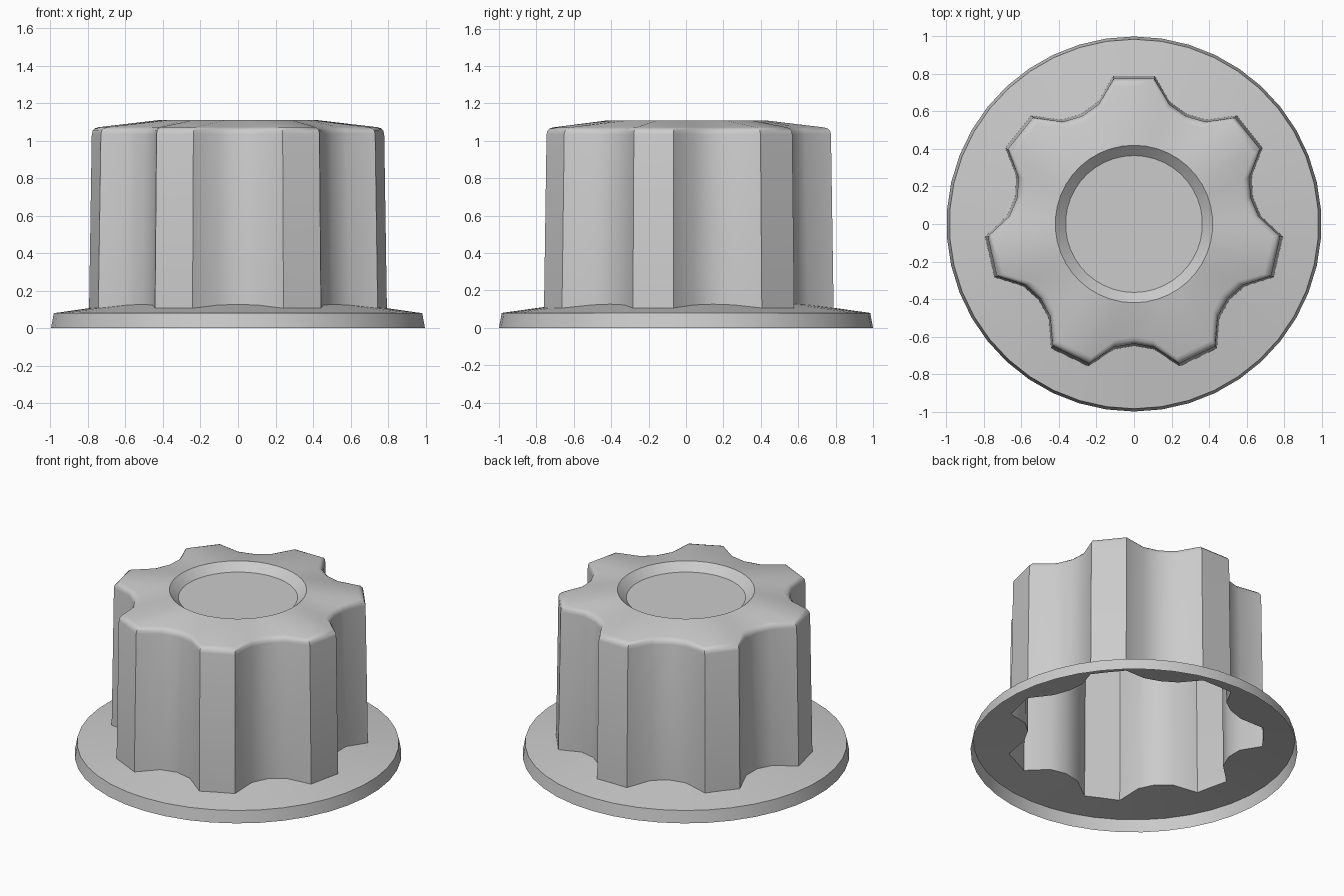
import bpy, bmesh
from math import sin, cos, pi, radians, hypot, atan2

if "Cube" in bpy.data.objects:
    bpy.data.objects.remove(bpy.data.objects["Cube"])

LOBES, N = 7, 42
STEP = 2 * pi / LOBES
R_LOBE, HALF = 0.797, radians(8)      # lobe corner radius and half angle
R_VALLEY = 0.65

# One scallop period (angle from lobe centre, radius): flat lobe, then hollow arc
half_w = R_LOBE * sin(STEP / 2 - HALF)
rise = R_LOBE * cos(STEP / 2 - HALF) - R_VALLEY
R_arc = (half_w ** 2 + rise ** 2) / (2 * rise)
period = [(0, R_LOBE * cos(HALF)), (HALF, R_LOBE)]
for k in (-0.45, 0, 0.45):
    w = half_w * k
    y = R_VALLEY + R_arc - (R_arc ** 2 - w ** 2) ** 0.5
    period.append((STEP / 2 + atan2(w, y), hypot(w, y)))
period.append((STEP - HALF, R_LOBE))
outline = [(pi / 2 + i * STEP + a, r) for i in range(LOBES) for a, r in period]

bm = bmesh.new()


def circle(r, z):
    return [bm.verts.new((r * cos(pi / 2 + 2 * pi * i / N),
                          r * sin(pi / 2 + 2 * pi * i / N), z)) for i in range(N)]


def scallop(scale, inset, z):
    ring = []
    for a, r in outline:
        q = r * scale - inset
        ring.append(bm.verts.new((q * cos(a), q * sin(a), z(q) if callable(z) else z)))
    return ring


rings = [
    # flange: rim and gently coned top
    circle(1.0, 0), circle(0.985, 0.08),
    scallop(1.0, 0, lambda r: 0.08 + 0.14 * (0.985 - r)),
    # fluted grip wall with slight draft and rounded top edge
    scallop(0.982, 0, 1.035), scallop(0.982, 0.005, 1.053),
    scallop(0.982, 0.018, 1.066), scallop(0.982, 0.038, 1.072),
    # crown sloping up to the recess
    circle(0.42, 1.11), circle(0.365, 1.06),
]
for lo, hi in zip(rings, rings[1:]):
    for i in range(N):
        j = (i + 1) % N
        bm.faces.new((lo[i], lo[j], hi[j], hi[i]))
# recessed cap disc; the underside stays open
bm.faces.new(rings[-1])

mesh = bpy.data.meshes.new("control_knob")
bm.to_mesh(mesh)
bm.free()
knob = bpy.data.objects.new("control_knob", mesh)
bpy.context.collection.objects.link(knob)
bpy.context.view_layer.objects.active = knob
knob.select_set(True)
bpy.ops.object.shade_smooth_by_angle(angle=radians(32))
